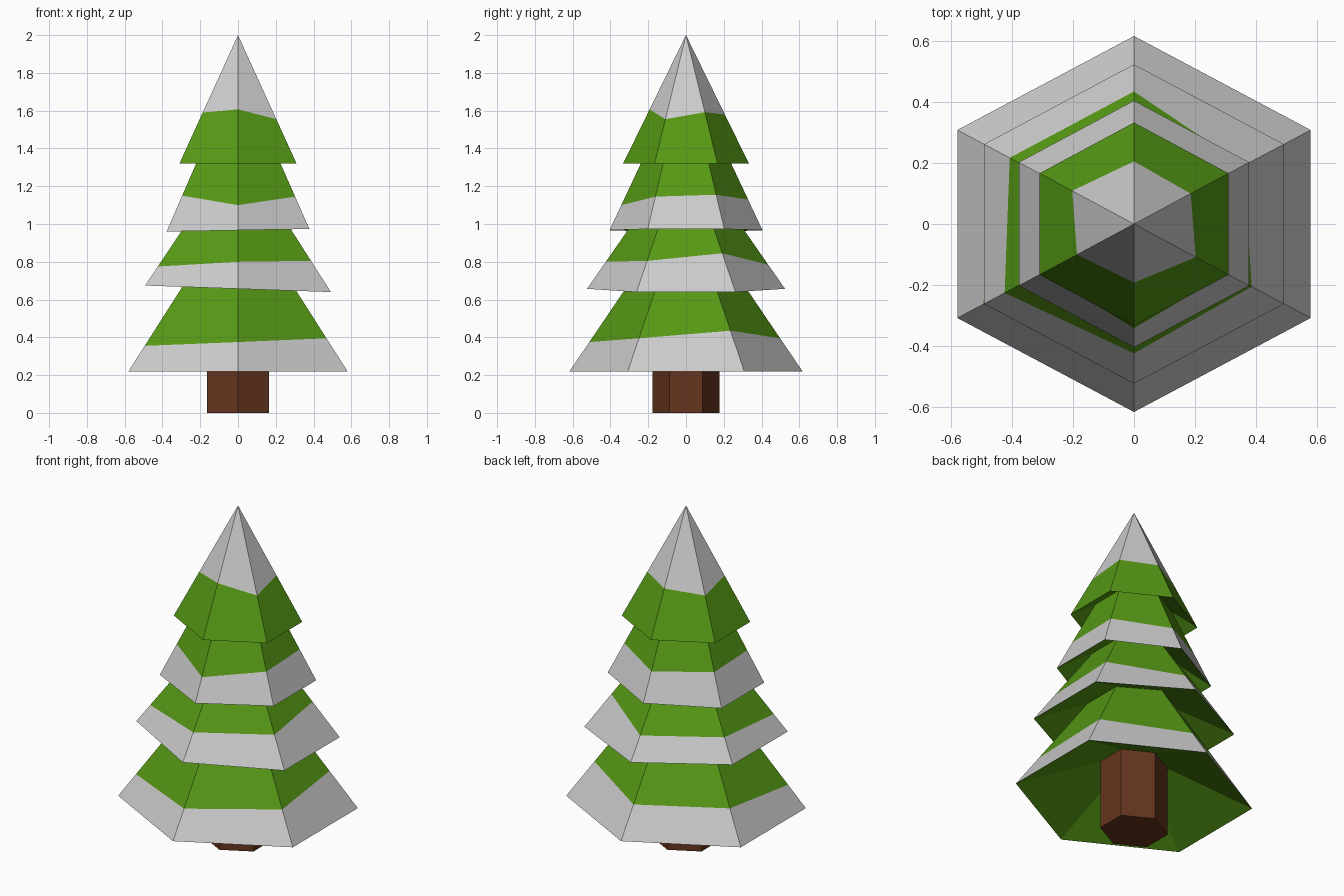
import bpy, math
from mathutils import Vector

if "Cube" in bpy.data.objects:
    bpy.data.objects.remove(bpy.data.objects["Cube"])


def material(name, rgb):
    m = bpy.data.materials.new(name)
    m.diffuse_color = (*rgb, 1)
    m.use_nodes = True
    m.node_tree.nodes["Principled BSDF"].inputs["Base Color"].default_value = m.diffuse_color
    return m


green = material("needles", (0.094, 0.32, 0.0075))
brown = material("bark", (0.13, 0.036, 0.013))


def add_object(name, verts, faces, mat=None):
    me = bpy.data.meshes.new(name)
    me.from_pydata([tuple(v) for v in verts], [], faces)
    if mat:
        me.materials.append(mat)
    ob = bpy.data.objects.new(name, me)
    bpy.context.collection.objects.link(ob)
    return ob


def hexagon(hx, hy, z, tilt=0.0):
    # Order: front, front right, back right, back, back left, front left
    pts = []
    for i in range(6):
        a = math.radians(-90 + 60 * i)
        x = hx * math.cos(a) / math.cos(math.radians(30))
        pts.append(Vector((x, hy * math.sin(a), z + tilt * x)))
    return pts


def band(lo, hi):
    return [(lo + i, lo + (i + 1) % 6, hi + (i + 1) % 6, hi + i) for i in range(6)]


def toward(p, apex, z):
    return p.lerp(apex, (z - p.z) / (apex.z - p.z))


def tier(name, hx, hy, z, tilt, apex_z, top_z, snow):
    rim = hexagon(hx, hy, z, tilt)
    apex = Vector((0, 0, apex_z))
    edge = [toward(p, apex, s) for p, s in zip(rim, snow)]
    hollow = Vector((0, 0, z + 0.3 * (apex_z - z)))
    under = [((i + 1) % 6, i, 6) for i in range(6)]
    if top_z is None:
        # Pointed tip: snow on top, needles below
        add_object(name + "_snow", edge + [apex],
                   [(i, (i + 1) % 6, 6) for i in range(6)])
        add_object(name + "_needles", rim + [hollow] + edge, under + band(0, 7), green)
    else:
        # Snowy rim, needles above and underneath
        top = [toward(p, apex, top_z) for p in rim]
        add_object(name + "_snow", rim + edge, band(0, 6))
        add_object(name + "_needles", rim + [hollow] + edge + top,
                   under + band(7, 13) + [tuple(range(13, 19))], green)


# Trunk
add_object("trunk", hexagon(0.165, 0.177, 0) + hexagon(0.165, 0.177, 0.45),
           band(0, 6) + [(5, 4, 3, 2, 1, 0), tuple(range(6, 12))], brown)

# Branch tiers, bottom to top
tier("bottom_tier", 0.58, 0.617, 0.22, 0, 1.13, 0.85,
     (0.375, 0.395, 0.435, 0.395, 0.40, 0.355))
tier("lower_tier", 0.492, 0.524, 0.657, -0.035, 1.41, 1.12,
     (0.80, 0.805, 0.845, 0.785, 0.80, 0.775))
tier("upper_tier", 0.378, 0.405, 0.967, 0.018, 1.83, 1.46,
     (1.10, 1.145, 1.155, 1.13, 1.14, 1.15))
tier("top_tier", 0.31, 0.333, 1.32, 0, 2.0, None,
     (1.607, 1.555, 1.592, 1.58, 1.555, 1.59))
